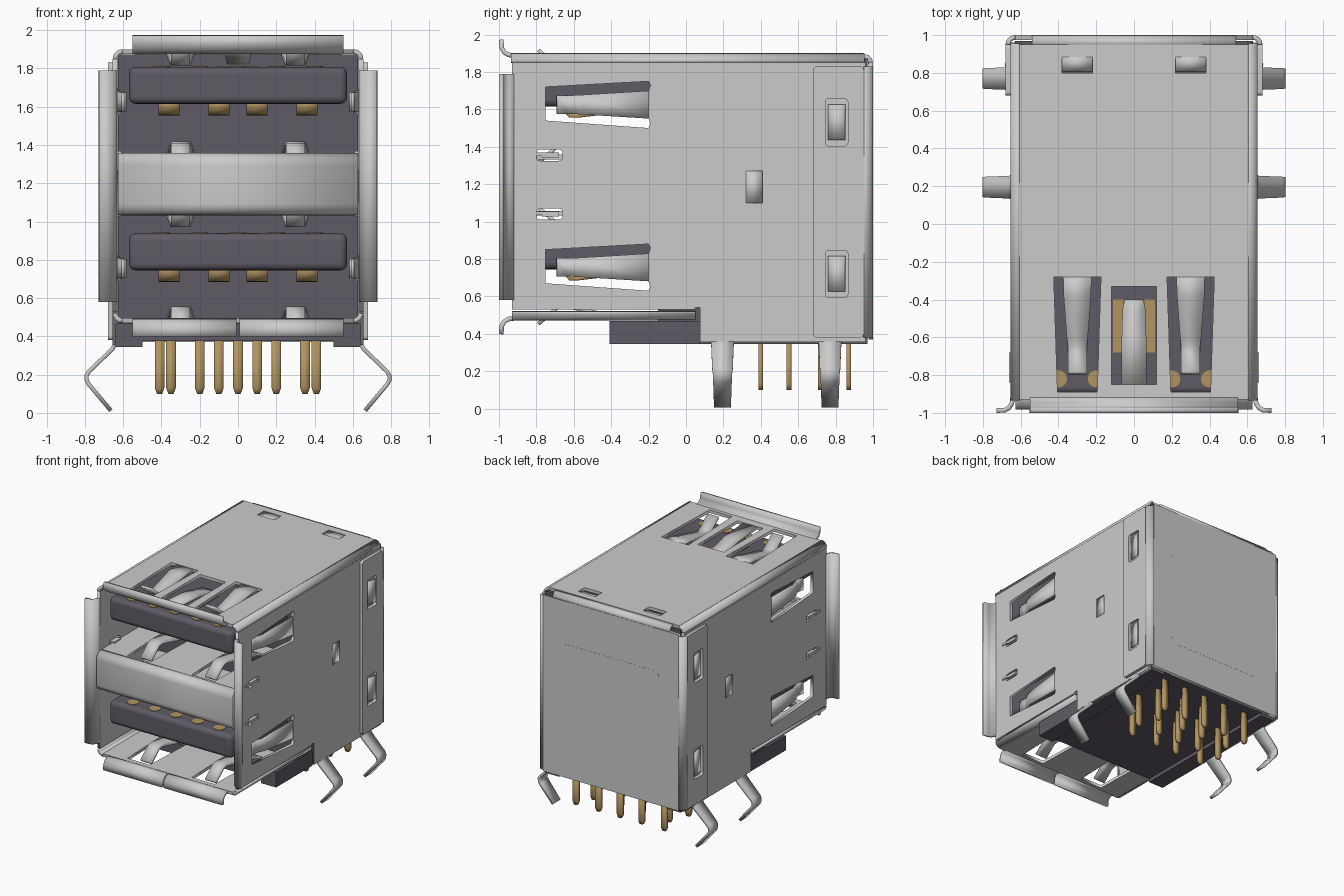
import bpy, math
from mathutils import Matrix, Vector

if "Cube" in bpy.data.objects:
    bpy.data.objects.remove(bpy.data.objects["Cube"])


def material(name, rgb):
    m = bpy.data.materials.new(name)
    m.diffuse_color = (*rgb, 1)
    m.use_nodes = True
    m.node_tree.nodes["Principled BSDF"].inputs["Base Color"].default_value = m.diffuse_color
    return m


STEEL = material("steel_grey", (0.60, 0.60, 0.60))
DARK = material("dark_plastic", (0.115, 0.105, 0.13))
GOLD = material("gold", (0.44, 0.30, 0.12))
T = 0.025
X, Y, Z = Vector((1, 0, 0)), Vector((0, 1, 0)), Vector((0, 0, 1))


def add(name, mesh, mat):
    mesh.materials.clear()
    mesh.materials.append(mat)
    ob = bpy.data.objects.new(name, mesh)
    bpy.context.collection.objects.link(ob)
    return ob


def smooth(ob):
    bpy.ops.object.select_all(action='DESELECT')
    ob.select_set(True)
    bpy.context.view_layer.objects.active = ob
    bpy.ops.object.shade_smooth_by_angle(angle=math.radians(35))


def box(name, x, y, z, mat, bevel=0):
    v = [(a, b, c) for a in x for b in y for c in z]
    f = [(0, 1, 3, 2), (4, 6, 7, 5), (0, 4, 5, 1), (2, 3, 7, 6), (0, 2, 6, 4), (1, 5, 7, 3)]
    me = bpy.data.meshes.new(name)
    me.from_pydata(v, [], f)
    ob = add(name, me, mat)
    if bevel:
        m = ob.modifiers.new("bevel", 'BEVEL')
        m.width, m.segments = bevel, 4
        smooth(ob)
    return ob


def plate(name, axis, pos, outlines, mat=STEEL, t=T):
    """Flat sheet across an axis; the first outline is the edge, the others are holes."""
    cu = bpy.data.curves.new(name, 'CURVE')
    cu.dimensions, cu.fill_mode, cu.extrude = '2D', 'BOTH', t / 2
    for pts in outlines:
        sp = cu.splines.new('POLY')
        sp.points.add(len(pts) - 1)
        for p, q in zip(sp.points, pts):
            p.co = (q[0], q[1], 0, 1)
        sp.use_cyclic_u = True
    tmp = bpy.data.objects.new("tmp", cu)
    bpy.context.collection.objects.link(tmp)
    dg = bpy.context.evaluated_depsgraph_get()
    me = bpy.data.meshes.new_from_object(tmp.evaluated_get(dg))
    bpy.data.objects.remove(tmp)
    cols = {'x': (Y, Z, X), 'y': (X, Z, -Y), 'z': (X, Y, Z)}[axis]
    me.transform(Matrix(cols).transposed().to_4x4())
    me.transform(Matrix.Translation({'x': X, 'y': Y, 'z': Z}[axis] * pos))
    return add(name, me, mat)


def strip(name, path, widths, across, mat=STEEL, t=T):
    """Bent sheet following a path, with a width at each point."""
    if not isinstance(widths, (list, tuple)):
        widths = [widths] * len(path)
    v = []
    for p, w in zip(path, widths):
        v += [Vector(p) - across * w / 2, Vector(p) + across * w / 2]
    me = bpy.data.meshes.new(name)
    me.from_pydata(v, [], [(2*i, 2*i+1, 2*i+3, 2*i+2) for i in range(len(path) - 1)])
    ob = add(name, me, mat)
    m = ob.modifiers.new("thickness", 'SOLIDIFY')
    m.thickness, m.offset = t, 0
    smooth(ob)
    return ob


def rect(a0, a1, b0, b1, r=0.0):
    if not r:
        return [(a0, b0), (a1, b0), (a1, b1), (a0, b1)]
    out = []
    for cx, cy, s in ((a1-r, b1-r, 0), (a0+r, b1-r, 90), (a0+r, b0+r, 180), (a1-r, b0+r, 270)):
        out += arc(cx, cy, r, s, s + 90, 4)
    return out


def arc(cx, cy, r, a0, a1, n=6):
    ang = [math.radians(a0 + (a1 - a0) * i / n) for i in range(n + 1)]
    return [(cx + r * math.cos(a), cy + r * math.sin(a)) for a in ang]


def spring_holes():
    return [[(c-.125, -.28), (c+.125, -.28), (c+.105, -.89), (c-.105, -.89)] for c in (-.3, .3)]


def springs(name, z, d):
    # d is the direction in which the fingers bulge into the port
    for c in (-.3, .3):
        prof = [(-.27, 0), (-.38, .01), (-.61, .058), (-.65, .063), (-.69, .055), (-.79, -.03)]
        strip(name, [(c, y, z + d * h) for y, h in prof], [.15, .145, .11, .10, .10, .10], X, t=.02)


# top and bottom sheets of the shell with spring fingers
center = rect(-.12, .12, -.85, -.33)
latches = [rect(c-.08, c+.08, .80, .885) for c in (-.3, .3)]
plate("shell_top", 'z', 1.8875, [rect(-.605, .605, -.93, .95)] + spring_holes() + [center] + latches)
plate("shell_bottom", 'z', .4825, [rect(-.605, .605, -.93, .05)] + spring_holes())
springs("top_spring", 1.8875, -1)
springs("bottom_spring", .4825, 1)
strip("center_finger", [(0, -.86, 1.8875), (0, -.6, 1.87), (0, -.45, 1.835), (0, -.4, 1.83)],
      [.13, .13, .12, .10], X, t=.02)
for c in (-.3, .3):
    strip("top_latch", [(c, .80, 1.862), (c, .885, 1.888)], .16, X, t=.015)

# front flanges
lip = [(-.92, 0), (-.95, .004), (-.972, .018), (-.985, .04), (-.988, .085)]
strip("top_flange", [(0, y, 1.8875 + h) for y, h in lip], 1.10, X)
for s in (-1, 1):
    strip("bottom_flange", [(s * .28, y, .4825 - h) for y, h in lip], .545, X)
    strip("side_flange", [(s * (.6425 + h), y, 1.185) for y, h in lip], 1.21, Z)

for s in (-1, 1):
    # side sheets with port spring windows, tab slots and catch
    edge = [(-.93, .53), (.045, .53), (.05, .54), (.075, .54), (.075, .355), (.96, .355),
            (.96, 1.85), (-.93, 1.85)]
    windows = [[(-.75, z-.21), (-.2, z-.25), (-.19, z-.225), (-.2, z-.2), (-.2, z-.05),
                (-.19, z-.02), (-.2, z), (-.75, z-.03)] for z in (1.75, .88)]
    slots = [rect(-.80, -.66, z-.03, z+.03, .02) for z in (1.355, 1.04)]
    plate("shell_side", 'x', s * .6425, [edge, rect(.32, .41, 1.10, 1.27)] + windows + slots)
    strip("side_catch", [(s * .643, .32, 1.185), (s * .632, .41, 1.185)], .17, Z, t=.015)
    for dz in (0, -.87):
        strip("side_spring", [(s * .6425, -.19, 1.625 + dz), (s * .62, -.55, 1.625 + dz),
                              (s * .60, -.60, 1.625 + dz), (s * .59, -.64, 1.625 + dz),
                              (s * .60, -.69, 1.625 + dz)], [.15, .105, .10, .10, .10], Z, t=.018)
    for z in (1.355, 1.04):
        box("shield_tab", sorted((s*.61, s*.662)), (-.77, -.68), (z-.013, z+.013), STEEL)
        box("shield_tab_hook", sorted((s*.645, s*.662)), (-.84, -.77), (z-.005, z+.013), STEEL)

    # rounded long edges of the shell
    top = arc(.605, 1.85, .0375, 0, 90)
    strip("top_edge", [(s * x, .01, z) for x, z in top], 1.89, Y)
    low = arc(.605, .52, .0375, 0, -90)
    strip("bottom_edge", [(s * x, -.44, z) for x, z in low], .98, Y)

    # back cover wings with catch windows
    wing = rect(.68, .951, .38, 1.83, .02)
    plate("cover_wing", 'x', s * .6675,
          [wing] + [rect(.745, .865, z, z + .25, .015) for z in (.595, 1.405)])
    for z in (.62, 1.43):
        strip("cover_catch", [(s * .658, .76, z + .1), (s * .678, .85, z + .1)], .19, Z, t=.015)
    strip("cover_corner", [(s * x, y, 1.105) for x, y in arc(.63, .95, .0375, 0, 90)], 1.45, Z)

    # bent mounting legs
    for y in (.195, .77):
        path = [(.6425, .42), (.6425, .36), (.655, .335), (.78, .215), (.791, .195),
                (.791, .17), (.78, .15), (.664, .012)]
        strip("mounting_leg", [(s * x, y, z) for x, z in path],
              [.13, .125, .12, .11, .105, .10, .10, .09], Y, t=.022)

# back cover
plate("back_cover", 'y', .9875, [rect(-.63, .63, .37, 1.85)])
plate("back_panel", 'y', .9985, [rect(-.45, .45, .65, 1.49, .05)], t=.005)
strip("back_lip", [(0, .9875, 1.84), (0, .984, 1.862), (0, .972, 1.878), (0, .945, 1.885)], 1.08, X)

# middle shield between the two ports
for z, d in ((1.345, 1), (1.045, -1)):
    plate("shield_sheet", 'z', z, [rect(-.628, .628, -.91, -.14)] + spring_holes())
    springs("shield_spring", z, d)
nose = [(-.91, 1.345)] + arc(-.92, 1.295, .05, 90, 180) + arc(-.92, 1.095, .05, 180, 270) + [(-.91, 1.045)]
strip("shield_front", [(0, y, z) for y, z in nose], 1.256, X)

# insulating housing
box("housing", (-.628, .628), (-.15, .97), (.375, 1.872), DARK)
box("housing_base", (-.60, .60), (-.41, -.14), (.375, .468), DARK)
for s in (-1, 1):
    box("base_rail", sorted((s * .50, s * .64)), (-.41, .075), (.345, .468), DARK)
    box("base_rail_rear", sorted((s * .50, s * .629)), (.075, .97), (.345, .468), DARK)

# port tongues and their contacts
for dz in (0, -.87):
    box("tongue", (-.57, .57), (-.90, -.14), (1.615 + dz, 1.808 + dz), DARK, .035)
    for x in (-.36, -.1, .1, .36):
        strip("spring_contact", [(x, -.2, 1.61 + dz), (x, -.58, 1.565 + dz),
                                 (x, -.62, 1.565 + dz), (x, -.67, 1.62 + dz)], .11, X, GOLD, .02)
    for x in (-.4, -.2, 0, .2, .4):
        plate("flat_contact", 'z', 1.809 + dz, [arc(x, -.82, .045, 0, 345, 23)], GOLD, .006)
    for x in (-.08, .08):
        box("upper_contact", (x - .03, x + .03), (-.68, -.40), (1.80 + dz, 1.811 + dz), GOLD)

# solder pins in four rows
for y, xs in ((.40, (-.35, -.1, .1, .35)), (.55, (-.41, -.2, 0, .2, .41)),
              (.72, (-.35, -.1, .1, .35)), (.87, (-.41, -.2, 0, .2, .41))):
    for x in xs:
        strip("solder_pin", [(x, y, .40), (x, y, .13), (x, y, .10)], [.05, .05, .028], X, GOLD, .026)
